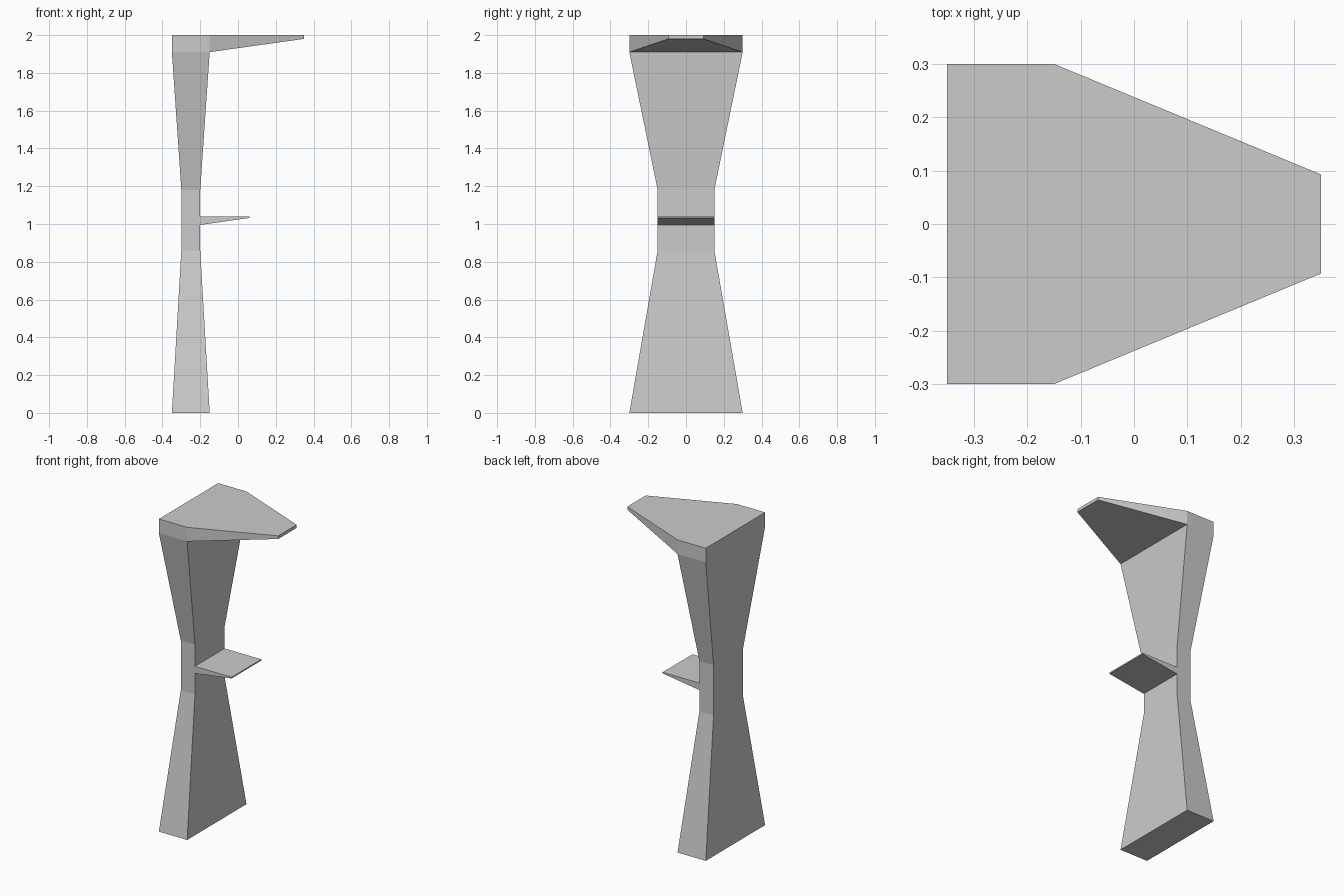
import bpy, bmesh

if "Cube" in bpy.data.objects:
    bpy.data.objects.remove(bpy.data.objects["Cube"])

# Column sections from the ground up: z, back x, front x, half width
SECTIONS = [
    (0.00, -0.35, -0.15, 0.30),
    (0.86, -0.30, -0.20, 0.15),
    (0.995, -0.30, -0.20, 0.15),
    (1.04, -0.30, -0.20, 0.15),
    (1.18, -0.30, -0.20, 0.15),
    (1.91, -0.35, -0.15, 0.30),
    (2.00, -0.35, -0.15, 0.30),
]

bm = bmesh.new()

# Waisted column: rectangular rings bridged into a closed body
rings = [[bm.verts.new(p) for p in ((b, -h, z), (f, -h, z), (f, h, z), (b, h, z))]
         for z, b, f, h in SECTIONS]
fronts = []
for lo, hi in zip(rings, rings[1:]):
    for i in range(4):
        j = (i + 1) % 4
        face = bm.faces.new((lo[i], lo[j], hi[j], hi[i]))
        if i == 1:
            fronts.append(face)
bm.faces.new(rings[0][::-1])
bm.faces.new(rings[-1])


def pull_out(face, x, z_low, z_high, half_width):
    """Extrude a front face into a tapering slab ending at x."""
    tip = bmesh.ops.extrude_discrete_faces(bm, faces=[face])["faces"][0]
    mid = tip.calc_center_median().z
    for v in tip.verts:
        v.co = (x, half_width if v.co.y > 0 else -half_width,
                z_high if v.co.z > mid else z_low)


# Small shelf at the waist and canopy at the top
pull_out(fronts[2], 0.06, 1.032, 1.04, 0.15)
pull_out(fronts[5], 0.35, 1.98, 2.00, 0.093)

# Merge coplanar faces so the top and sides read as single planes
bmesh.ops.dissolve_limit(bm, angle_limit=0.002, verts=bm.verts, edges=bm.edges)
bmesh.ops.recalc_face_normals(bm, faces=bm.faces)

mesh = bpy.data.meshes.new("canopy_stand")
bm.to_mesh(mesh)
bm.free()
stand = bpy.data.objects.new("canopy_stand", mesh)
bpy.context.collection.objects.link(stand)
